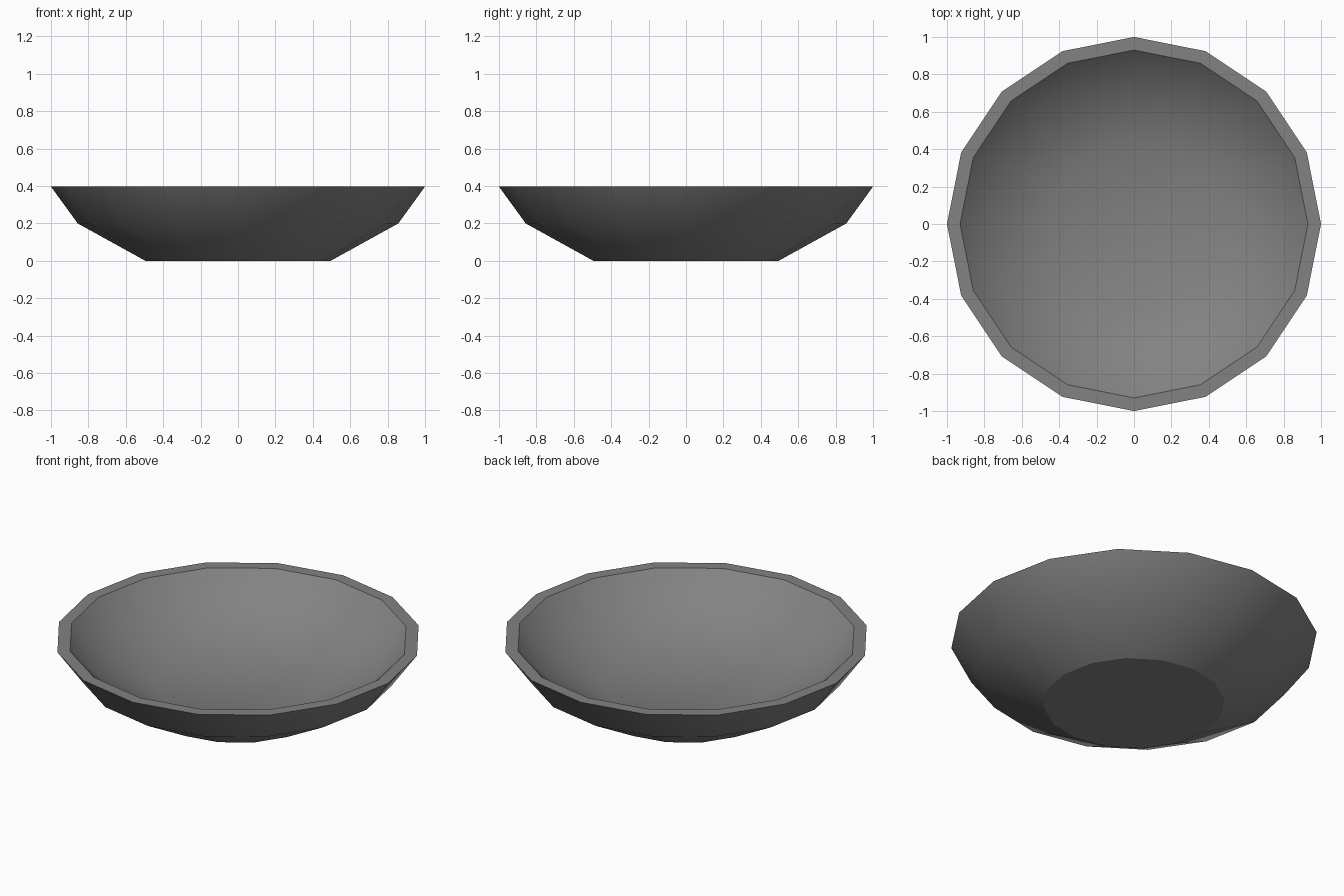
import bpy, bmesh, math

if "Cube" in bpy.data.objects:
    bpy.data.objects.remove(bpy.data.objects["Cube"])

SIDES = 16
# outer base -> outer rim -> inner rim -> inner floor (radius, height)
PROFILE = [(0.495, 0.0), (0.857, 0.2), (1.0, 0.397),
           (0.93, 0.397), (0.79, 0.26), (0.45, 0.12)]

grey = bpy.data.materials.new("bowl grey")
grey.diffuse_color = (0.225, 0.225, 0.225, 1)
grey.use_nodes = True
grey.node_tree.nodes["Principled BSDF"].inputs["Base Color"].default_value = grey.diffuse_color

# stacked rings of the bowl
bm = bmesh.new()
rings = []
for r, z in PROFILE:
    rings.append([bm.verts.new((r * math.cos(2 * math.pi * i / SIDES),
                                r * math.sin(2 * math.pi * i / SIDES), z))
                  for i in range(SIDES)])

# walls, with a flat rim
for k in range(len(rings) - 1):
    a, b = rings[k], rings[k + 1]
    for i in range(SIDES):
        j = (i + 1) % SIDES
        f = bm.faces.new((a[i], a[j], b[j], b[i]))
        f.smooth = k != 2

# flat underside
bm.faces.new(rings[0][::-1]).smooth = False

# inner floor, smoothed into the wall
centre = bm.verts.new((0, 0, PROFILE[-1][1]))
for i in range(SIDES):
    bm.faces.new((rings[-1][i], rings[-1][(i + 1) % SIDES], centre)).smooth = True

# sharp edges around the base and both rim loops
for ring in (rings[0], rings[2], rings[3]):
    for i in range(SIDES):
        bm.edges.get((ring[i], ring[(i + 1) % SIDES])).smooth = False

mesh = bpy.data.meshes.new("bowl")
bm.to_mesh(mesh)
bm.free()
mesh.materials.append(grey)
bowl = bpy.data.objects.new("bowl", mesh)
bpy.context.collection.objects.link(bowl)
